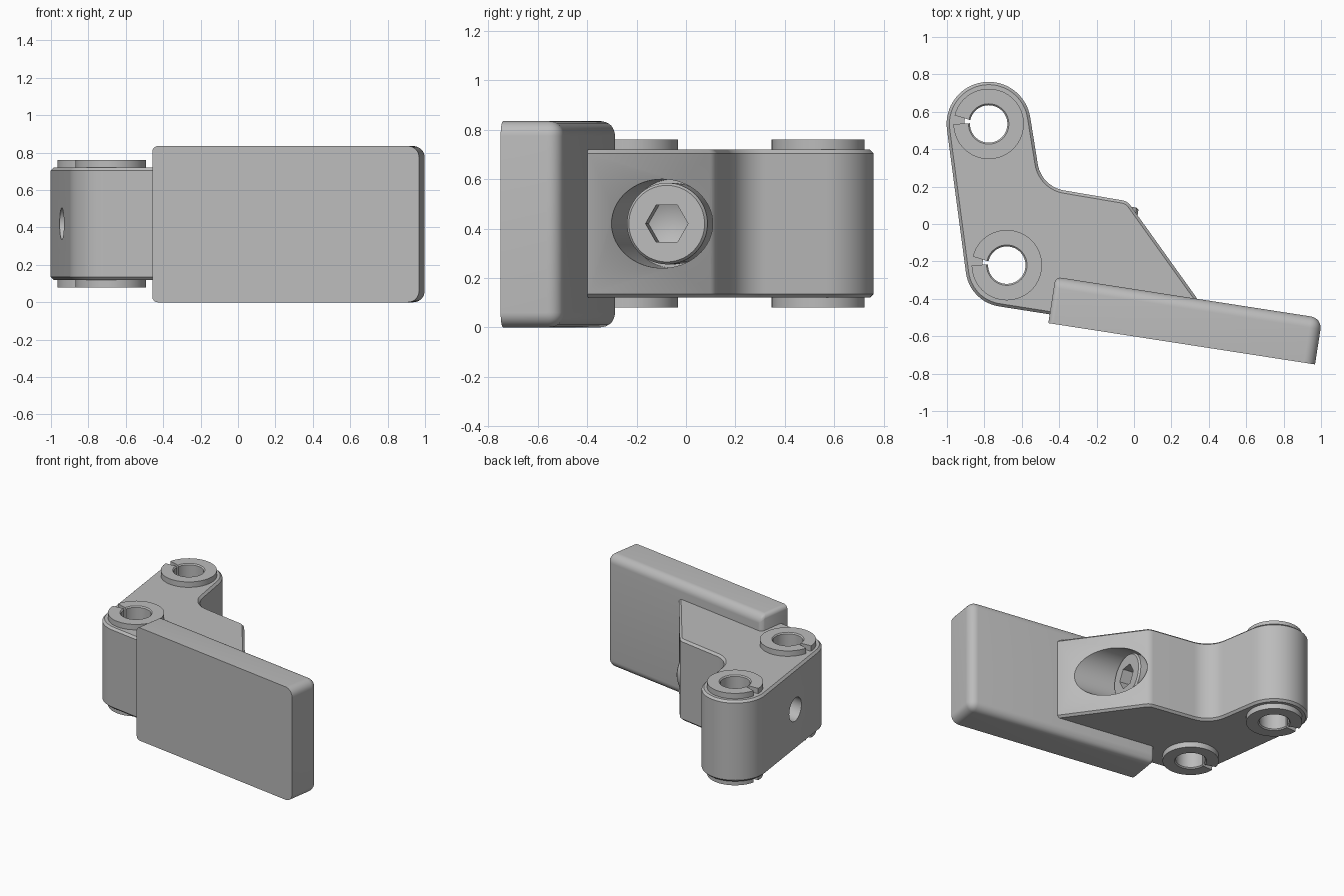
import bpy, bmesh, math
from mathutils import Matrix, Vector

if "Cube" in bpy.data.objects:
    bpy.data.objects.remove(bpy.data.objects["Cube"], do_unlink=True)

grey = bpy.data.materials.new("plain grey")
grey.use_nodes = True
grey.diffuse_color = (0.5, 0.5, 0.5, 1)
grey.node_tree.nodes["Principled BSDF"].inputs["Base Color"].default_value = (0.5, 0.5, 0.5, 1)

TILT = math.radians(-8.8)   # shared angle of the pad and the clamp screw
LOW, HIGH = 0.12, 0.72      # bottom and top of the arm


def make(name, bm, matrix=Matrix()):
    bmesh.ops.recalc_face_normals(bm, faces=bm.faces)
    mesh = bpy.data.meshes.new(name)
    bm.to_mesh(mesh)
    bm.free()
    mesh.materials.append(grey)
    obj = bpy.data.objects.new(name, mesh)
    obj.matrix_world = matrix
    bpy.context.collection.objects.link(obj)
    return obj


def activate(obj):
    bpy.ops.object.select_all(action='DESELECT')
    obj.select_set(True)
    bpy.context.view_layer.objects.active = obj


def smooth(obj):
    activate(obj)
    bpy.ops.object.shade_smooth_by_angle(angle=math.radians(30))


def apply(obj, mod):
    activate(obj)
    bpy.ops.object.modifier_apply(modifier=mod.name)


def cut(obj, cutter):
    mod = obj.modifiers.new("cut", 'BOOLEAN')
    mod.operation, mod.solver, mod.object = 'DIFFERENCE', 'EXACT', cutter
    apply(obj, mod)
    bpy.data.objects.remove(cutter, do_unlink=True)


def revolve(name, profile, matrix, steps=64, closed=False):
    """Turn a (radius, height) profile round the local z axis."""
    bm = bmesh.new()
    verts = [bm.verts.new((r, 0, z)) for r, z in profile]
    pairs = list(zip(verts, verts[1:]))
    if closed:
        pairs.append((verts[-1], verts[0]))
    edges = [bm.edges.new(p) for p in pairs]
    bmesh.ops.spin(bm, geom=verts + edges, axis=(0, 0, 1), cent=(0, 0, 0),
                   angle=math.tau, steps=steps)
    bmesh.ops.remove_doubles(bm, verts=bm.verts, dist=1e-5)
    return make(name, bm, matrix)


def prism(name, points, low, high, matrix=Matrix(), chamfer=0):
    bm = bmesh.new()
    base = bm.faces.new([bm.verts.new((x, y, low)) for x, y in points])
    top = bmesh.ops.extrude_face_region(bm, geom=[base])["geom"]
    bmesh.ops.translate(bm, vec=(0, 0, high - low),
                        verts=[v for v in top if isinstance(v, bmesh.types.BMVert)])
    if chamfer:
        rim = [e for e in bm.edges if abs(e.verts[0].co.z - e.verts[1].co.z) < 1e-6]
        bmesh.ops.bevel(bm, geom=rim, offset=chamfer, segments=1, affect='EDGES')
    return make(name, bm, matrix)


def fillet(before, corner, after, radius, steps=12):
    """Points of an arc that rounds a corner."""
    p = Vector(corner)
    a, b = (Vector(before) - p).normalized(), (Vector(after) - p).normalized()
    half = a.angle(b) / 2
    centre = p + (a + b).normalized() * radius / math.sin(half)
    start = p + a * radius / math.tan(half) - centre
    end = p + b * radius / math.tan(half) - centre
    arc = []
    for i in range(steps + 1):
        t = i / steps
        arc.append(centre + (start * (1 - t) + end * t).normalized() * radius)
    return arc


# Arm: rounded lobe, inside curve, slanted nose and rounded heel
pivots = [Vector((-0.777, 0.535, 0)), Vector((-0.68, -0.22, 0))]
outline = []
for i in range(33):
    a = math.radians(187.6 - 178.8 * i / 32)
    outline.append(pivots[0].to_2d() + 0.225 * Vector((math.cos(a), math.sin(a))))
elbow, nose, tip = (-0.495, 0.2), (-0.035, 0.122), (0.335, -0.395)
toe, heel = (0.36, -0.61), (-0.878, -0.416)
outline += fillet(outline[-1], elbow, nose, 0.17)
outline += fillet(elbow, nose, tip, 0.07, 6)
outline += [tip, toe]
outline += fillet(toe, heel, outline[0], 0.21)
arm = prism("arm", outline, LOW, HIGH, chamfer=0.015)

# Stepped screw bore through the arm
screw_place = (Matrix.Translation((0, -0.078, 0.42)) @ Matrix.Rotation(TILT, 4, 'Z')
               @ Matrix.Rotation(math.pi / 2, 4, 'Y'))
cut(arm, revolve("bore_cutter", [(0, -1.3), (0.085, -1.3), (0.085, -0.17),
                                 (0.18, -0.17), (0.18, 0.5), (0, 0.5)], screw_place))

# Flanged split bushings in both pivot holes
half = [(0.13, 0.3), (0.188, 0.3), (0.188, 0.34), (0.108, 0.34), (0.1, 0.332)]
lower_half = [(r, -z) for r, z in reversed(half)]
for label, pivot in zip(("rear", "front"), pivots):
    place = Matrix.Translation(pivot + Vector((0, 0, 0.42)))
    cut(arm, revolve("hole_cutter", [(0, -0.5), (0.13, -0.5), (0.13, 0.5), (0, 0.5)], place))
    bushing = revolve(label + "_bushing", half + lower_half, place, closed=True)
    wedge = [(0.08, -0.005), (0.2, -0.026), (0.2, 0.026), (0.08, 0.005)]
    cut(bushing, prism("slit_cutter", wedge, -0.5, 0.5,
                       place @ Matrix.Rotation(math.radians(173), 4, 'Z')))
    smooth(bushing)
smooth(arm)

# Socket head screw with a cone-bottomed hexagon
screw = revolve("clamp_screw", [(0, 0), (0.155, 0), (0.165, -0.012), (0.165, -0.169),
                                (0.08, -0.169), (0.08, -0.75), (0, -0.75)], screw_place)
cut(screw, revolve("hex_cutter", [(0, -0.12), (0.087, -0.08), (0.087, 0.1), (0, 0.1)],
                   screw_place @ Matrix.Rotation(math.pi / 6, 4, 'Z'), steps=6))
smooth(screw)

# Pad: slab with a flat sharp front and a rounded back
length, depth, height = 1.443, 0.25, 0.835
bm = bmesh.new()
bmesh.ops.create_cube(bm, size=1)
bmesh.ops.scale(bm, vec=(length, depth, height), verts=bm.verts)
bmesh.ops.translate(bm, vec=(length / 2, depth / 2, height / 2), verts=bm.verts)
weight = bm.edges.layers.float.new("bevel_weight_edge")
for e in bm.edges:
    mid = (e.verts[0].co + e.verts[1].co) / 2
    if mid.y > 0.01:
        e[weight] = 0.5 if mid.x < 0.01 else 1
pad = make("pad", bm, Matrix.Translation((-0.458, -0.53, 0)) @ Matrix.Rotation(TILT, 4, 'Z'))
mod = pad.modifiers.new("round", 'BEVEL')
mod.limit_method, mod.width, mod.segments = 'WEIGHT', 0.06, 8
apply(pad, mod)
smooth(pad)
